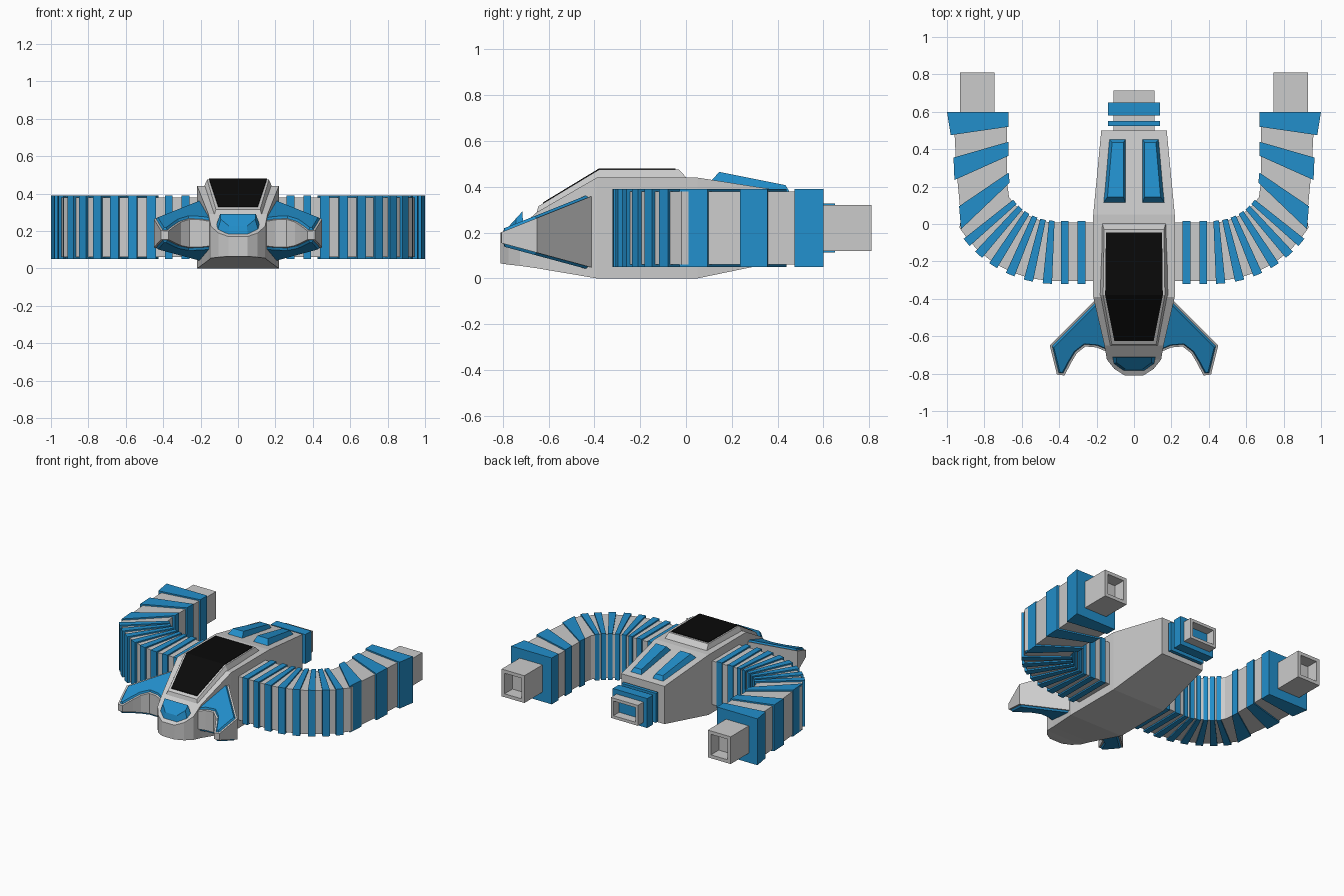
import bpy, bmesh, math
from mathutils import Vector

if "Cube" in bpy.data.objects:
    bpy.data.objects.remove(bpy.data.objects["Cube"])


def material(name, rgb):
    m = bpy.data.materials.new(name)
    m.diffuse_color = (*rgb, 1)
    m.use_nodes = True
    m.node_tree.nodes["Principled BSDF"].inputs["Base Color"].default_value = m.diffuse_color
    return m


GREY = material("light grey hull", (0.60, 0.60, 0.60))
BLUE = material("blue trim", (0.016, 0.275, 0.60))
BLACK = material("black glass", (0.003, 0.003, 0.003))


def loft(name, rings, mat, mirror=False, edit=None, mats=()):
    """Closed solid through equal-length rings of points, with capped ends."""
    bm = bmesh.new()
    vs = [[bm.verts.new(p) for p in r] for r in rings]
    n = len(rings[0])
    for a, b in zip(vs, vs[1:]):
        for i in range(n):
            j = (i + 1) % n
            bm.faces.new((a[i], a[j], b[j], b[i]))
    bm.faces.new(vs[0])
    bm.faces.new(vs[-1])
    bmesh.ops.recalc_face_normals(bm, faces=bm.faces)
    bm.normal_update()
    if edit:
        edit(bm)
    me = bpy.data.meshes.new(name)
    bm.to_mesh(me)
    bm.free()
    ob = bpy.data.objects.new(name, me)
    bpy.context.collection.objects.link(ob)
    for m in (mat, *mats):
        me.materials.append(m)
    if mirror:
        ob.modifiers.new("mirror", "MIRROR").use_mirror_merge = False
    return ob


def slab(name, plan, z0, z1, mat, mirror=False):
    return loft(name, [[(x, y, z) for x, y in plan] for z in (z0, z1)], mat, mirror)


def box(name, x, y, z, mat, mirror=False, edit=None):
    rings = [[(x[0], v, z[0]), (x[1], v, z[0]), (x[1], v, z[1]), (x[0], v, z[1])] for v in y]
    return loft(name, rings, mat, mirror, edit)


def both(half):
    """Complete a right-hand outline with its left-hand reflection."""
    return half + [(-p[0], *p[1:]) for p in reversed(half)]


def hollow(wall, depth):
    """Sink an opening into the rear face."""
    def edit(bm):
        face = [f for f in bm.faces if f.normal.y > 0.9]
        bmesh.ops.inset_region(bm, faces=face, thickness=wall, depth=0)
        bmesh.ops.inset_region(bm, faces=face, thickness=0.001, depth=-depth)
    return edit


# Hull: y, half width, bottom, top
stations = [(-0.81, 0.05, 0.065, 0.17), (-0.775, 0.105, 0.06, 0.19),
            (-0.725, 0.145, 0.055, 0.225), (-0.65, 0.158, 0.044, 0.29),
            (-0.39, 0.218, 0, 0.44), (0.05, 0.218, 0, 0.44), (0.5, 0.175, 0.093, 0.37)]
loft("hull", [[(-w, y, b), (w, y, b), (w, y, t), (-w, y, t)] for y, w, b, t in stations], GREY)

# Cockpit frame lofted over the hull, and its glass plates
stations = [(-0.66, 0.135, 0.26, -0.645, 0.118, 0.315),
            (-0.38, 0.19, 0.42, -0.38, 0.165, 0.475),
            (0.02, 0.175, 0.42, -0.03, 0.16, 0.475)]
loft("cockpit_frame", [[(-w, y, z), (w, y, z), (v, u, t), (-v, u, t)]
                       for y, w, z, u, v, t in stations], GREY)
glass = [(-0.625, 0.105, 0.3265), (-0.38, 0.154, 0.475), (-0.045, 0.15, 0.475)]
loft("cockpit_glass", [[(-w, y, z), (w, y, z), (w, y, z + 0.005), (-w, y, z + 0.005)]
                       for y, w, z in glass], BLACK)

# Blue nose hood following the slope
low = both([(0.12, -0.71), (0.112, -0.748), (0.055, -0.79)])
high = both([(0.095, -0.715), (0.092, -0.742), (0.047, -0.775)])
loft("nose_hood", [[(x, y, 0.22 + 0.75 * (y + 0.71)) for x, y in low],
                   [(x, y, 0.292 + 1.1 * (y + 0.715)) for x, y in high]], BLUE)

# Blue blocks on the rear deck
low = [(0.042, 0.105), (0.168, 0.105), (0.137, 0.46), (0.042, 0.46)]
high = [(0.057, 0.145), (0.142, 0.145), (0.117, 0.435), (0.057, 0.435)]
loft("deck_block", [[(x, y, 0.42 - 0.155 * (y - 0.105)) for x, y in low],
                    [(x, y, 0.465 - 0.20 * (y - 0.145)) for x, y in high]], BLUE, True)

# Front claw fins, tapering to the tip, with raised blue panels above and below
claw = [(0.14, -0.41), (0.21, -0.41), (0.45, -0.65), (0.412, -0.805), (0.372, -0.81),
        (0.335, -0.74), (0.305, -0.69), (0.26, -0.655), (0.2, -0.66), (0.13, -0.69)]


def claw_panels(bm):
    for f in [f for f in bm.faces if len(f.verts) > 4]:
        bmesh.ops.inset_region(bm, faces=[f], thickness=0.012, depth=0, use_even_offset=True)
        f.material_index = 1
        rim = bmesh.ops.inset_region(bm, faces=[f], thickness=0.008, depth=0.012,
                                     use_even_offset=True)
        for side in rim["faces"]:
            side.material_index = 1


loft("front_claw", [[(x, y, 0.155 - 0.27 * (y + 0.81)) for x, y in claw],
                    [(x, y, 0.20 + 0.40 * (y + 0.81)) for x, y in claw]],
     GREY, True, claw_panels, (BLUE,))

# Curved arms: straight root, fan round a pivot, then the rear leg
PIVOT = Vector((0.42, 0.30))
fan = [4, 13.5, 23, 32.5, 41.5, 50]


def polar(deg, r, side=0):
    a = math.radians(deg)
    out = Vector((math.sin(a), -math.cos(a)))
    return tuple(PIVOT + out * r + Vector((-out.y, out.x)) * side)


path = [((0.15, 0.008), (0.15, -0.305))]
path += [(polar(a, 0.293), polar(a, 0.605)) for a in [0] + fan + [58]]
path += [((0.678, 0.22), (0.925, 0.03)), ((0.678, 0.40), (0.95, 0.30)),
         ((0.678, 0.59), (0.965, 0.59))]
loft("arm_core", [[(*i, 0.06), (*o, 0.06), (*o, 0.38), (*i, 0.38)] for i, o in path], GREY, True)

# Blue ribs around the arms
ribs = [[(x - 0.021, 0.015), (x + 0.021, 0.015), (x + 0.021, -0.32), (x - 0.021, -0.32)]
        for x in (0.28, 0.37)]
ribs += [[polar(a, 0.283, -0.015), polar(a, 0.283, 0.015),
          polar(a, 0.62, 0.025), polar(a, 0.62, -0.025)] for a in fan]
ribs += [[(0.665, 0.22), (0.67, 0.275), (0.935, 0.095), (0.925, -0.028)],
         [(0.67, 0.365), (0.67, 0.44), (0.965, 0.355), (0.96, 0.235)],
         [(0.67, 0.52), (0.67, 0.60), (1.0, 0.60), (0.98, 0.475)]]
for k, plan in enumerate(ribs):
    slab(f"arm_rib_{k + 1}", plan, 0.05, 0.39, BLUE, True)

# Hollow arm nozzles
box("arm_nozzle", (0.745, 0.93), (0.58, 0.81), (0.12, 0.32), GREY, True, hollow(0.035, 0.09))

# Rear engine: hollow nozzle and two blue bands
box("engine_nozzle", (-0.11, 0.11), (0.48, 0.715), (0.145, 0.295), GREY, False, hollow(0.03, 0.07))
for k, span in enumerate([(0.525, 0.55), (0.58, 0.65)]):
    box(f"engine_band_{k + 1}", (-0.14, 0.14), span, (0.112, 0.328), BLUE)
